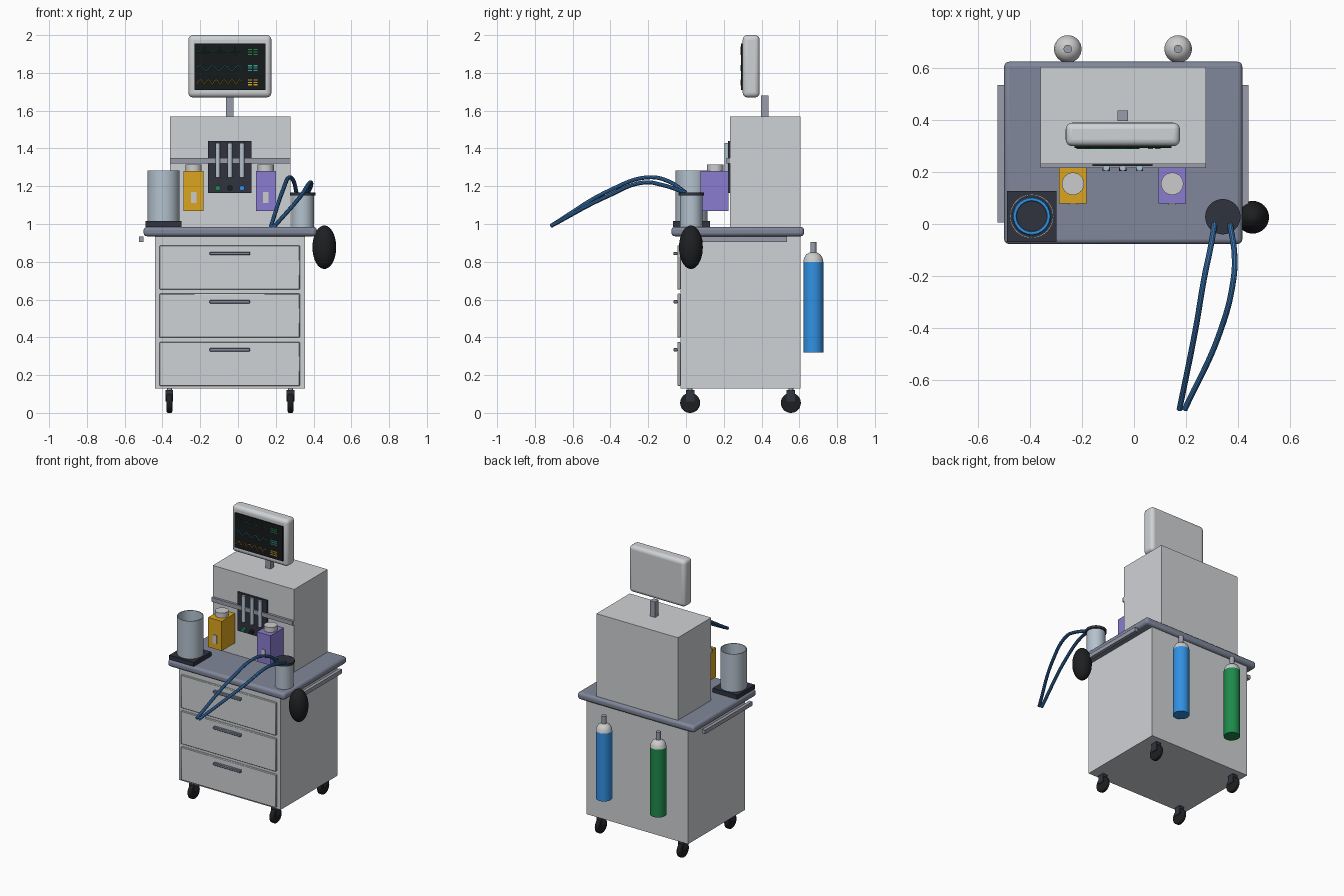
import bpy, bmesh
from math import pi, sin
from mathutils import Matrix, Vector

cube = bpy.data.objects.get("Cube")
if cube:
    bpy.data.objects.remove(cube, do_unlink=True)


def material(name, hex_colour):
    rgb = [int(hex_colour[i:i + 2], 16) / 255 for i in (0, 2, 4)]
    colour = [((c + 0.055) / 1.055) ** 2.4 if c > 0.04 else c / 12.92 for c in rgb] + [1]
    mat = bpy.data.materials.new(name)
    mat.use_nodes = True
    mat.diffuse_color = colour
    mat.node_tree.nodes["Principled BSDF"].inputs["Base Color"].default_value = colour
    return mat


shell = material("shell", "CFD2D5")
slate = material("slate", "80879A")
metal = material("metal", "9A9EAA")
dark = material("dark", "30333F")
rubber = material("rubber", "1E1F22")
glass = material("glass", "B4C2CE")
white = material("white", "DDE0E0")
screen_black = material("screen_black", "15191B")
yellow = material("yellow", "DCA51E")
purple = material("purple", "8B7CD0")
blue = material("blue", "3291E2")
hose_blue = material("hose_blue", "3B77B5")
green = material("green", "1E8A4A")
teal = material("teal", "2FA8A0")


def finish(obj, mat):
    obj.data.materials.append(mat)
    bpy.ops.object.select_all(action='DESELECT')
    obj.select_set(True)
    bpy.context.view_layer.objects.active = obj
    if obj.type == 'CURVE':
        bpy.ops.object.convert(target='MESH')
        obj = bpy.context.view_layer.objects.active
    bpy.ops.object.shade_smooth_by_angle()
    return obj


def from_bmesh(name, bm, mat, bevel=0, segments=3):
    mesh = bpy.data.meshes.new(name)
    bm.to_mesh(mesh)
    bm.free()
    obj = bpy.data.objects.new(name, mesh)
    bpy.context.collection.objects.link(obj)
    finish(obj, mat)
    if bevel:
        mod = obj.modifiers.new("Bevel", 'BEVEL')
        mod.width = bevel
        mod.segments = segments
    return obj


def box(name, x, y, z, mat, bevel=0, segments=3):
    """Box given by its (min, max) extent along each axis."""
    bm = bmesh.new()
    bmesh.ops.create_cube(bm, size=1)
    for v in bm.verts:
        v.co = Vector(r[0] if c < 0 else r[1] for c, r in zip(v.co, (x, y, z)))
    return from_bmesh(name, bm, mat, bevel, segments)


def lathe(name, profile, x, y, mat, steps=40):
    """Spin a (radius, z) profile about a vertical axis."""
    bm = bmesh.new()
    points = [bm.verts.new((r, 0, z)) for r, z in profile]
    edges = [bm.edges.new(pair) for pair in zip(points, points[1:])]
    bmesh.ops.spin(bm, geom=points + edges, cent=(0, 0, 0), axis=(0, 0, 1),
                   angle=2 * pi, steps=steps, use_duplicate=False)
    bmesh.ops.remove_doubles(bm, verts=bm.verts, dist=1e-5)
    bmesh.ops.recalc_face_normals(bm, faces=bm.faces)
    bmesh.ops.translate(bm, verts=bm.verts, vec=(x, y, 0))
    return from_bmesh(name, bm, mat)


def rod(name, r, x, y, z0, z1, mat):
    return lathe(name, [(0, z0), (r, z0), (r, z1), (0, z1)], x, y, mat)


def disc(name, r, depth, centre, axis, mat, bevel=0):
    """Horizontal cylinder along the x or y axis."""
    bm = bmesh.new()
    turn = Matrix.Rotation(pi / 2, 4, 'Y' if axis == 'X' else 'X')
    bmesh.ops.create_cone(bm, cap_ends=True, segments=32, radius1=r, radius2=r,
                          depth=depth, matrix=Matrix.Translation(centre) @ turn)
    return from_bmesh(name, bm, mat, bevel)


def tube(name, points, r, mat, smooth=True):
    curve = bpy.data.curves.new(name, 'CURVE')
    curve.dimensions = '3D'
    curve.bevel_depth = r
    curve.bevel_resolution = 3 if smooth else 0
    curve.use_fill_caps = True
    spline = curve.splines.new('BEZIER' if smooth else 'POLY')
    nodes = spline.bezier_points if smooth else spline.points
    nodes.add(len(points) - 1)
    for node, p in zip(nodes, points):
        if smooth:
            node.co = p
            node.handle_left_type = node.handle_right_type = 'AUTO'
        else:
            node.co = (*p, 1)
    obj = bpy.data.objects.new(name, curve)
    bpy.context.collection.objects.link(obj)
    return finish(obj, mat)


# Cabinet, worktop and upper housing
box("cabinet", (-0.44, 0.355), (-0.03, 0.605), (0.13, 0.935), shell)
box("worktop", (-0.50, 0.417), (-0.077, 0.625), (0.935, 0.985), slate, 0.018)
box("upper_housing", (-0.36, 0.278), (0.232, 0.605), (0.985, 1.57), shell)
box("accessory_rail", (-0.36, 0.278), (0.215, 0.232), (1.32, 1.35), metal)
for side, x in (("right", -0.525), ("left", 0.417)):
    box(f"{side}_side_rail", (x, x + 0.024), (0.005, 0.535), (0.905, 0.933), metal)

# Drawers with bar handles
for i in range(3):
    z = 0.143 + 0.255 * i
    box(f"drawer_{i + 1}", (-0.415, 0.327), (-0.046, -0.03), (z, z + 0.233), shell, 0.003, 1)
    box(f"drawer_handle_{i + 1}", (-0.15, 0.063), (-0.066, -0.046),
        (z + 0.182, z + 0.2), slate, 0.003, 1)

# Casters
for end, y in (("front", 0.022), ("rear", 0.555)):
    for side, x in (("right", -0.363), ("left", 0.278)):
        disc(f"{end}_{side}_wheel", 0.053, 0.03, (x, y, 0.053), 'X', rubber, 0.008)
        box(f"{end}_{side}_fork", (x - 0.02, x + 0.02), (y - 0.023, y + 0.023),
            (0.06, 0.12), dark)
        rod(f"{end}_{side}_stem", 0.013, x, y, 0.11, 0.132, metal)

# Monitor and its post
box("monitor_post", (-0.064, -0.024), (0.397, 0.438), (1.57, 1.68), metal)
box("monitor_case", (-0.263, 0.177), (0.3, 0.39), (1.67, 2.0), shell, 0.025, 4)
box("monitor_screen", (-0.23, 0.145), (0.292, 0.302), (1.71, 1.955), screen_black)

# Screen traces: pulse, wave and humps, with bar readouts beside them
beat = [(0, 0), (0.3, 0), (0.4, 0.006), (0.48, -0.008), (0.56, 0.03), (0.64, -0.012), (0.72, 0), (1, 0)]
pulse = [(0.08 * (i + u), h) for i in range(3) for u, h in beat]
wave = [(0.004 * i, 0.013 * sin(i * 0.37)) for i in range(61)]
humps = [(0.004 * i, 0.026 * abs(sin(i * 0.3)) - 0.013) for i in range(61)]
for name, z, pts, mat in (("pulse", 1.91, pulse, green), ("wave", 1.825, wave, teal),
                          ("humps", 1.75, humps, yellow)):
    tube(f"{name}_trace", [(u - 0.22, 0.291, z + h) for u, h in pts], 0.002, mat, False)
    for col in range(2):
        x = 0.053 + 0.028 * col
        for row in (-0.013, 0, 0.013):
            box(f"{name}_readout_bar", (x, x + 0.021), (0.289, 0.293),
                (z + row - 0.003, z + row + 0.003), mat)

# Flow meter panel with tubes and control knobs
box("flow_panel", (-0.16, 0.072), (0.223, 0.233), (1.165, 1.44), dark)
for x, mat in ((-0.107, green), (-0.043, rubber), (0.021, blue)):
    rod("flow_tube", 0.013, x, 0.217, 1.245, 1.43, glass)
    disc("flow_knob", 0.014, 0.02, (x, 0.214, 1.19), 'Y', mat)

# Vaporizers
for name, x, mat in (("yellow", -0.235, yellow), ("purple", 0.147, purple)):
    box(f"{name}_vaporizer", (x - 0.053, x + 0.053), (0.078, 0.225), (1.07, 1.28), mat)
    rod(f"{name}_vaporizer_dial", 0.043, x, 0.155, 1.28, 1.315, white)
    box(f"{name}_vaporizer_window", (x - 0.015, x + 0.015), (0.073, 0.08), (1.11, 1.17), white)

# Open jar on its tray
box("jar_tray", (-0.49, -0.298), (-0.07, 0.127), (0.985, 1.015), dark)
lathe("open_jar", [(0.08, 1.015), (0.08, 1.282), (0.085, 1.282), (0.085, 1.015)], -0.394, 0.03, glass)
lathe("jar_ring", [(0.058, 1.016), (0.06, 1.024), (0.07, 1.024), (0.073, 1.016)], -0.394, 0.03, blue)

# Absorber canister, breathing bag and hoses
rod("absorber_canister", 0.06, 0.342, 0.028, 0.985, 1.152, glass)
rod("absorber_lid", 0.068, 0.342, 0.028, 1.15, 1.168, dark)
bm = bmesh.new()
bmesh.ops.create_uvsphere(bm, u_segments=32, v_segments=20, radius=1)
bmesh.ops.scale(bm, verts=bm.verts, vec=(0.063, 0.063, 0.115))
bmesh.ops.translate(bm, verts=bm.verts, vec=(0.457, 0.026, 0.877))
from_bmesh("breathing_bag", bm, rubber)
tube("right_hose", [(0.31, 0, 1.165), (0.295, -0.09, 1.225), (0.272, -0.2, 1.247),
                    (0.238, -0.4, 1.18), (0.175, -0.715, 0.99)], 0.011, hose_blue)
tube("left_hose", [(0.37, 0, 1.165), (0.387, -0.12, 1.205), (0.382, -0.22, 1.22),
                   (0.33, -0.42, 1.145), (0.195, -0.715, 0.99)], 0.011, hose_blue)

# Gas cylinders on the back
for name, x, mat in (("green", -0.255, green), ("blue", 0.17, blue)):
    rod(f"{name}_gas_cylinder", 0.053, x, 0.674, 0.32, 0.8, mat)
    lathe(f"{name}_cylinder_shoulder", [(0.053, 0.8), (0.049, 0.82), (0.038, 0.838),
          (0.02, 0.849), (0, 0.853)], x, 0.674, white)
    rod(f"{name}_cylinder_valve", 0.016, x, 0.674, 0.845, 0.905, metal)
